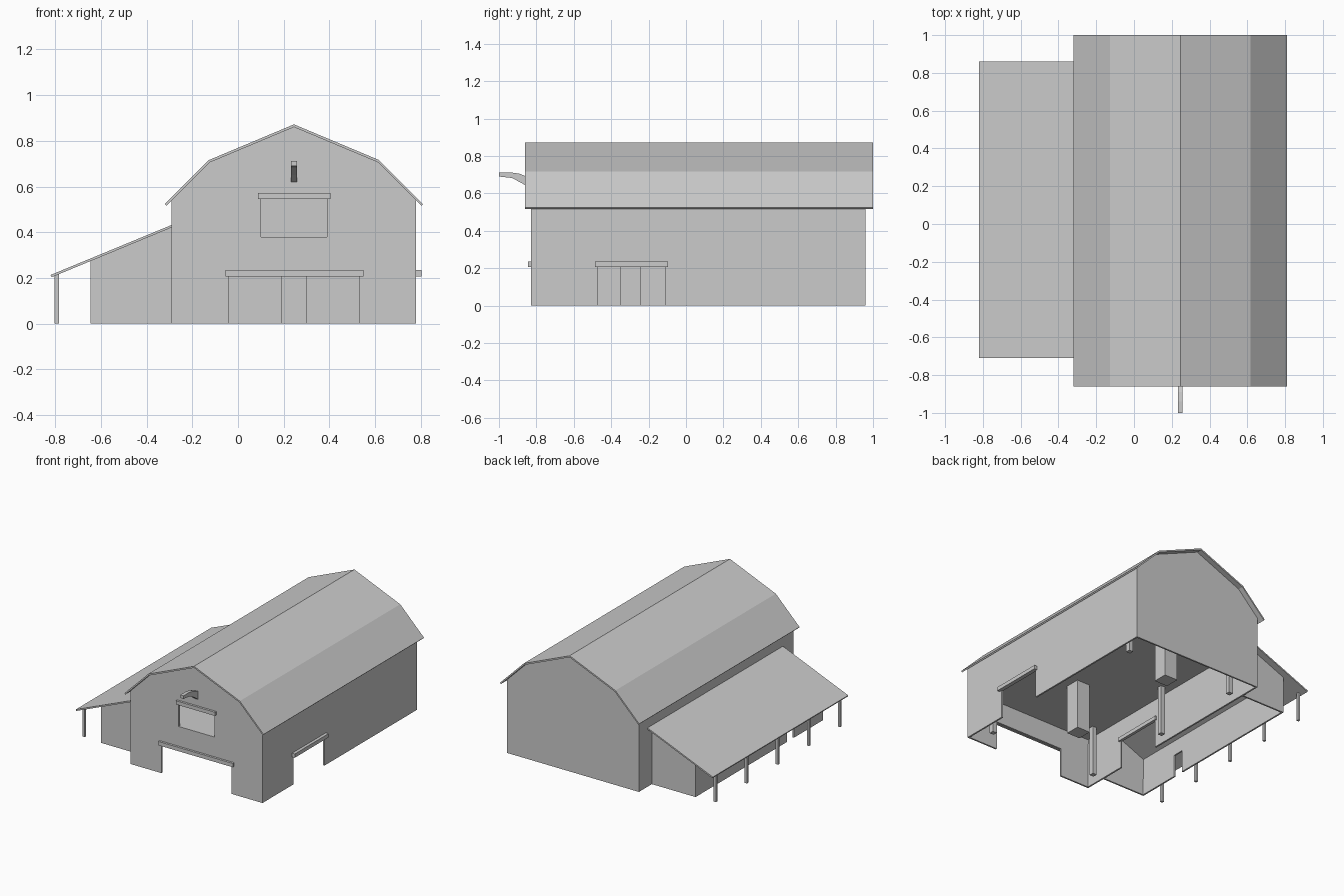
import bpy
import bmesh

cube = bpy.data.objects.get("Cube")
if cube:
    bpy.data.objects.remove(cube, do_unlink=True)

grey = bpy.data.materials.new("plain_grey")
grey.use_nodes = True
GREY = (0.6, 0.6, 0.6, 1)
grey.diffuse_color = GREY
grey.node_tree.nodes["Principled BSDF"].inputs["Base Color"].default_value = GREY

CX = 0.245                     # ridge line of the barn
WALL = 0.012                   # wall thickness
LEFT, RIGHT = -0.29, 0.78      # barn side walls
FRONT, BACK = -0.83, 0.96      # barn end walls
LOFT = 0.38                    # loft floor level
DOOR = 0.21                    # height of the barn doors


def finish(name, bm):
    bmesh.ops.recalc_face_normals(bm, faces=bm.faces)
    mesh = bpy.data.meshes.new(name)
    bm.to_mesh(mesh)
    bm.free()
    mesh.materials.append(grey)
    obj = bpy.data.objects.new(name, mesh)
    bpy.context.collection.objects.link(obj)
    return obj


def prism(points, axis, start, end):
    """Extrude a closed outline along x or y; points are (other axis, z)."""
    bm = bmesh.new()

    def place(p, t):
        return (t, p[0], p[1]) if axis == "x" else (p[0], t, p[1])

    a = [bm.verts.new(place(p, start)) for p in points]
    b = [bm.verts.new(place(p, end)) for p in points]
    bm.faces.new(a)
    bm.faces.new(b[::-1])
    for i in range(len(points)):
        j = (i + 1) % len(points)
        bm.faces.new((a[i], b[i], b[j], a[j]))
    bmesh.ops.recalc_face_normals(bm, faces=bm.faces)
    return bm


def box(name, x0, x1, y0, y1, z0, z1):
    outline = [(x0, z0), (x1, z0), (x1, z1), (x0, z1)]
    return finish(name, prism(outline, "y", y0, y1))


def post(name, x, y, width, top):
    h = width / 2
    return box(name, x - h, x + h, y - h, y + h, 0, top)


def apply(obj, mod):
    bpy.context.view_layer.objects.active = obj
    bpy.ops.object.modifier_apply(modifier=mod.name)


def shell(name, bm, drop, openings):
    """Keep the upright faces not dropped, thicken inward and cut openings."""
    gone = [f for f in bm.faces if abs(f.normal.z) > 0.1 or drop(f)]
    bmesh.ops.delete(bm, geom=gone, context="FACES")
    mesh = bpy.data.meshes.new(name)
    bm.to_mesh(mesh)
    bm.free()
    mesh.materials.append(grey)
    obj = bpy.data.objects.new(name, mesh)
    bpy.context.collection.objects.link(obj)
    thick = obj.modifiers.new("thickness", "SOLIDIFY")
    thick.thickness = WALL
    thick.offset = -1
    thick.use_even_offset = True
    apply(obj, thick)
    for opening in openings:
        cutter = box("cutter", *opening)
        cutter.hide_render = True
        cut = obj.modifiers.new("opening", "BOOLEAN")
        cut.operation = "DIFFERENCE"
        cut.solver = "EXACT"
        cut.object = cutter
        apply(obj, cut)
        bpy.data.objects.remove(cutter, do_unlink=True)
    return obj


def mirrored(half):
    """Outline from half widths, left eave to ridge to right eave."""
    return ([(CX - w, z) for w, z in half]
            + [(CX + w, z) for w, z in reversed(half) if w > 0])


# Barn walls with front door, loft window and two side doors
gable = mirrored([(0.535, 0), (0.535, 0.538), (0.367, 0.706), (0, 0.86)])
shell("barn_walls", prism(gable, "y", FRONT, BACK), lambda f: False, [
    (-0.04, 0.53, FRONT - 0.05, FRONT + 0.05, -0.1, DOOR),
    (0.10, 0.39, FRONT - 0.05, FRONT + 0.05, LOFT, 0.545),
    (RIGHT - 0.05, RIGHT + 0.05, -0.47, -0.11, -0.1, DOOR),
    (LEFT - 0.05, LEFT + 0.05, -0.47, -0.11, -0.1, DOOR),
])

# Gambrel roof
top = mirrored([(0.565, 0.523), (0.372, 0.716), (0, 0.872)])
under = mirrored([(0.558, 0.515), (0.367, 0.706), (0, 0.86)])
finish("barn_roof", prism(top + under[::-1], "y", -0.86, 1.0))

# Loft floor, thick pillars and thin inner posts
box("loft_floor", LEFT + WALL, RIGHT - WALL, FRONT + WALL, BACK - WALL, LOFT - 0.012, LOFT)
for y in (-0.295, 0.63):
    post("pillar", CX, y, 0.108, LOFT - 0.012)
for x, y in ((-0.2, -0.67), (-0.2, 0.05), (-0.2, 0.77), (0.685, -0.67), (0.685, 0.77)):
    post("inner_post", x, y, 0.034, LOFT - 0.012)

# Headers above the openings
box("front_door_header", -0.055, 0.55, FRONT - 0.016, FRONT, DOOR - 0.003, 0.235)
box("window_header", 0.088, 0.405, FRONT - 0.016, FRONT, 0.545, 0.572)
for x in (LEFT, RIGHT):
    box("side_door_header", x, x + 0.022, -0.487, -0.095, DOOR - 0.003, 0.235)

# Hoist beam above the loft window
beam = [(-1.0, 0.712), (-0.94, 0.712), (-0.89, 0.705), (-0.83, 0.68),
        (-0.83, 0.62), (-0.87, 0.65), (-0.93, 0.682), (-1.0, 0.69)]
finish("hoist_beam", prism(beam, "x", CX - 0.013, CX + 0.013))

# Lean-to room, open towards the barn, with a small door
lean = [(-0.645, 0), (-0.645, 0.275), (LEFT, 0.422), (LEFT, 0)]
shell("lean_to_walls", prism(lean, "y", -0.67, 0.81), lambda f: f.normal.x > 0.5, [
    (-0.7, -0.6, -0.33, -0.25, -0.1, 0.165),
])

# Lean-to roof and its row of posts
slope = [(-0.82, 0.213), (LEFT, 0.432), (LEFT, 0.421), (-0.816, 0.203)]
finish("lean_to_roof", prism(slope, "y", -0.71, 0.86))
for i in range(5):
    post("lean_to_post", -0.793, -0.65 + 0.36 * i, 0.018, 0.214)
